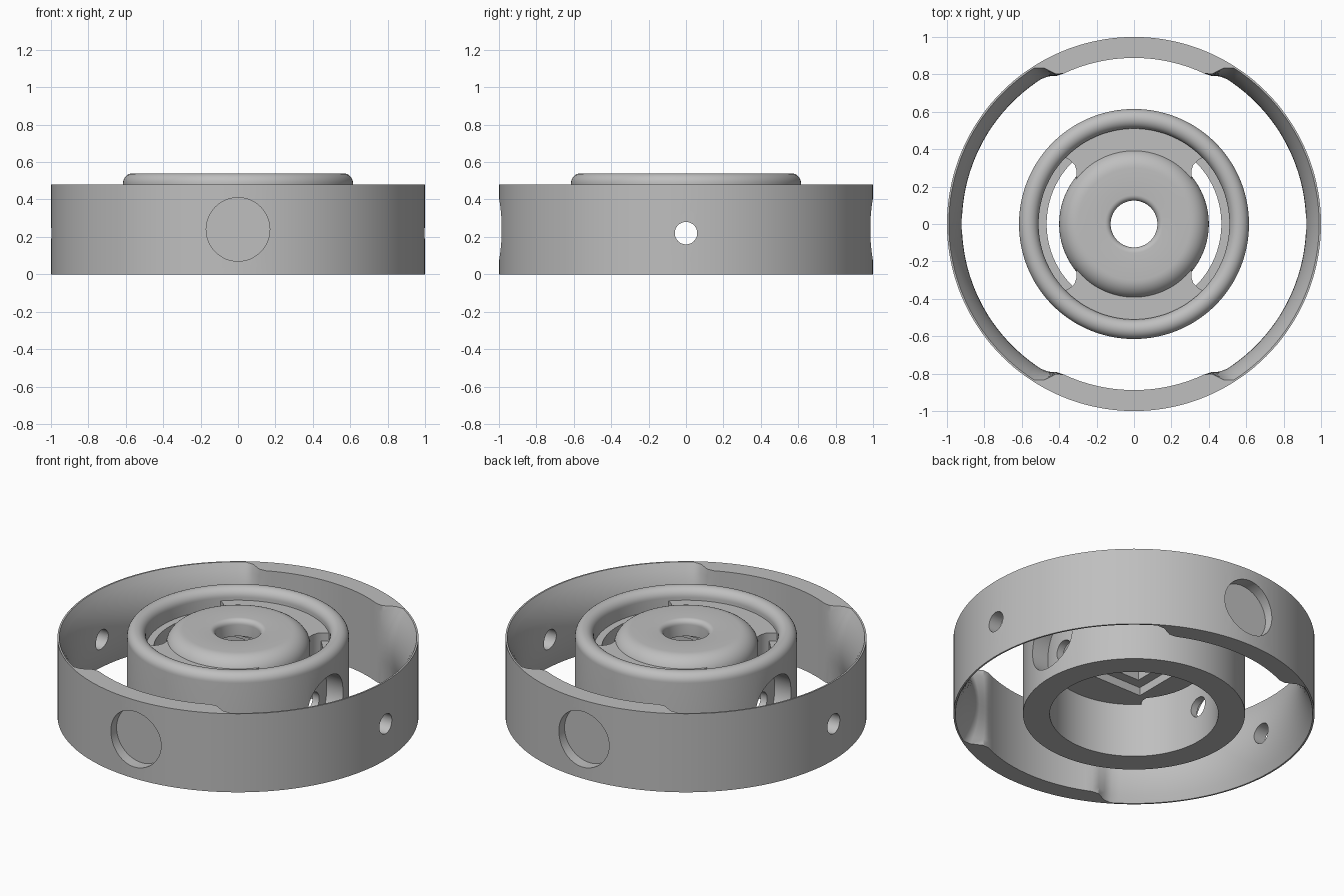
import bpy, bmesh, math
from mathutils import Matrix

if "Cube" in bpy.data.objects:
    bpy.data.objects.remove(bpy.data.objects["Cube"], do_unlink=True)

grey = bpy.data.materials.new("plain grey")
grey.use_nodes = True
COLOUR = (0.52, 0.52, 0.52, 1)
grey.diffuse_color = COLOUR
grey.node_tree.nodes["Principled BSDF"].inputs["Base Color"].default_value = COLOUR
STEPS = 144


def finish(bm, name):
    bmesh.ops.recalc_face_normals(bm, faces=bm.faces)
    mesh = bpy.data.meshes.new(name)
    bm.to_mesh(mesh)
    bm.free()
    ob = bpy.data.objects.new(name, mesh)
    bpy.context.collection.objects.link(ob)
    mesh.materials.append(grey)
    return ob


def lathe(name, profile_at):
    """Sweep a closed (radius, z) profile, which may vary with angle, around z."""
    bm = bmesh.new()
    rings = []
    for i in range(STEPS):
        a = 2 * math.pi * i / STEPS
        rings.append([bm.verts.new((r * math.cos(a), r * math.sin(a), z)) for r, z in profile_at(a)])
    n = len(rings[0])
    for i in range(STEPS):
        p, q = rings[i], rings[(i + 1) % STEPS]
        for j in range(n):
            k = (j + 1) % n
            bm.faces.new((p[j], q[j], q[k], p[k]))
    return finish(bm, name)


def arc(cr, cz, rad, start, end, n=10):
    angles = [math.radians(start + (end - start) * i / n) for i in range(n + 1)]
    return [(cr + rad * math.cos(t), cz + rad * math.sin(t)) for t in angles]


def cut(ob, cutter):
    mod = ob.modifiers.new("cut", "BOOLEAN")
    mod.operation = "DIFFERENCE"
    mod.solver = "EXACT"
    mod.object = cutter
    bpy.context.view_layer.objects.active = ob
    bpy.ops.object.modifier_apply(modifier=mod.name)
    bpy.data.objects.remove(cutter, do_unlink=True)


def rod(axis, radius, centre, length):
    """Cylinder cutter lying along x or y."""
    bm = bmesh.new()
    bmesh.ops.create_cone(bm, cap_ends=True, segments=48, radius1=radius, radius2=radius, depth=length)
    turn = Matrix.Rotation(math.pi / 2, 4, "Y" if axis == "x" else "X")
    bmesh.ops.transform(bm, matrix=Matrix.Translation(centre) @ turn, verts=bm.verts)
    return finish(bm, "cutter")


def block(half, low, high):
    bm = bmesh.new()
    bmesh.ops.create_cube(bm, size=1)
    bmesh.ops.scale(bm, vec=(2 * half, 2 * half, high - low), verts=bm.verts)
    bmesh.ops.translate(bm, vec=(0, 0, (low + high) / 2), verts=bm.verts)
    return finish(bm, "cutter")


# Outer ring: thick pads at front and back, thin bulging walls at the sides
def outer_profile(a):
    from_y = math.degrees(math.acos(min(1, abs(math.sin(a)))))
    t = min(1, max(0, (from_y - 26) / 6))
    t = t * t * (3 - 2 * t)
    points = [(1, 0), (1, 0.48)]
    for i in range(13):
        u = 1 - i / 6
        points.append(((1 - t) * 0.888 + t * (0.92 + 0.07 * u * u), 0.24 + 0.24 * u))
    return points


outer_ring = lathe("outer_ring", outer_profile)
for side in (-1, 1):
    cut(outer_ring, rod("y", 0.17, (0, side * 1.02, 0.24), 0.18))
cut(outer_ring, rod("x", 0.06, (0, 0, 0.22), 3))

# Inner housing with a rounded top lip and round side openings
shell = [(0.51, 0), (0.615, 0)] + arc(0.5625, 0.4875, 0.0525, 0, 180, 16)
housing = lathe("inner_housing", lambda a: shell)
cut(housing, rod("x", 0.17, (0, 0, 0.24), 1.6))

# Liner inside the housing
sleeve = [(0.467, 0), (0.51, 0), (0.51, 0.42), (0.467, 0.42)]
liner = lathe("liner", lambda a: sleeve)
cut(liner, rod("x", 0.06, (0, 0, 0.22), 1.6))

# Domed hub with a centre bore and a stepped square recess underneath
dome = ([(0.4, 0.33)] + arc(0.3, 0.43, 0.1, 0, 90)
        + arc(0.155, 0.5, 0.03, 90, 180, 6) + [(0.125, 0.33)])
hub = lathe("domed_hub", lambda a: dome)
cut(hub, block(0.26, 0.2, 0.38))
cut(hub, block(0.2, 0.2, 0.43))

# Webs joining the hub to the liner, flared where they meet the hub
webs = []
for name, turn in (("back_web", 0), ("front_web", math.pi)):
    edge = [(0.385, 36), (0.4, 40), (0.42, 43), (0.45, 45), (0.48, 45), (0.512, 44)]
    right = [(r, d) for r, d in edge]
    left = [(r, 180 - d) for r, d in reversed(edge)]
    outer = [(0.512, 44 + 92 * i / 32) for i in range(1, 32)]
    inner = [(0.385, 144 - 108 * i / 32) for i in range(1, 32)]
    bm = bmesh.new()
    loop = []
    for r, d in right + outer + left + inner:
        a = math.radians(d) + turn
        loop.append(bm.verts.new((r * math.cos(a), r * math.sin(a), 0.33)))
    base = bm.faces.new(loop)
    top = bmesh.ops.extrude_face_region(bm, geom=[base], use_keep_orig=True)["geom"]
    bmesh.ops.translate(bm, vec=(0, 0, 0.14), verts=[v for v in top if isinstance(v, bmesh.types.BMVert)])
    web = finish(bm, name)
    cut(web, block(0.26, 0.2, 0.38))
    webs.append(web)

# Smooth shading with sharp edges kept
bpy.ops.object.select_all(action="DESELECT")
for ob in [outer_ring, housing, liner, hub] + webs:
    ob.select_set(True)
    bpy.context.view_layer.objects.active = ob
bpy.ops.object.shade_smooth_by_angle(angle=math.radians(30))
